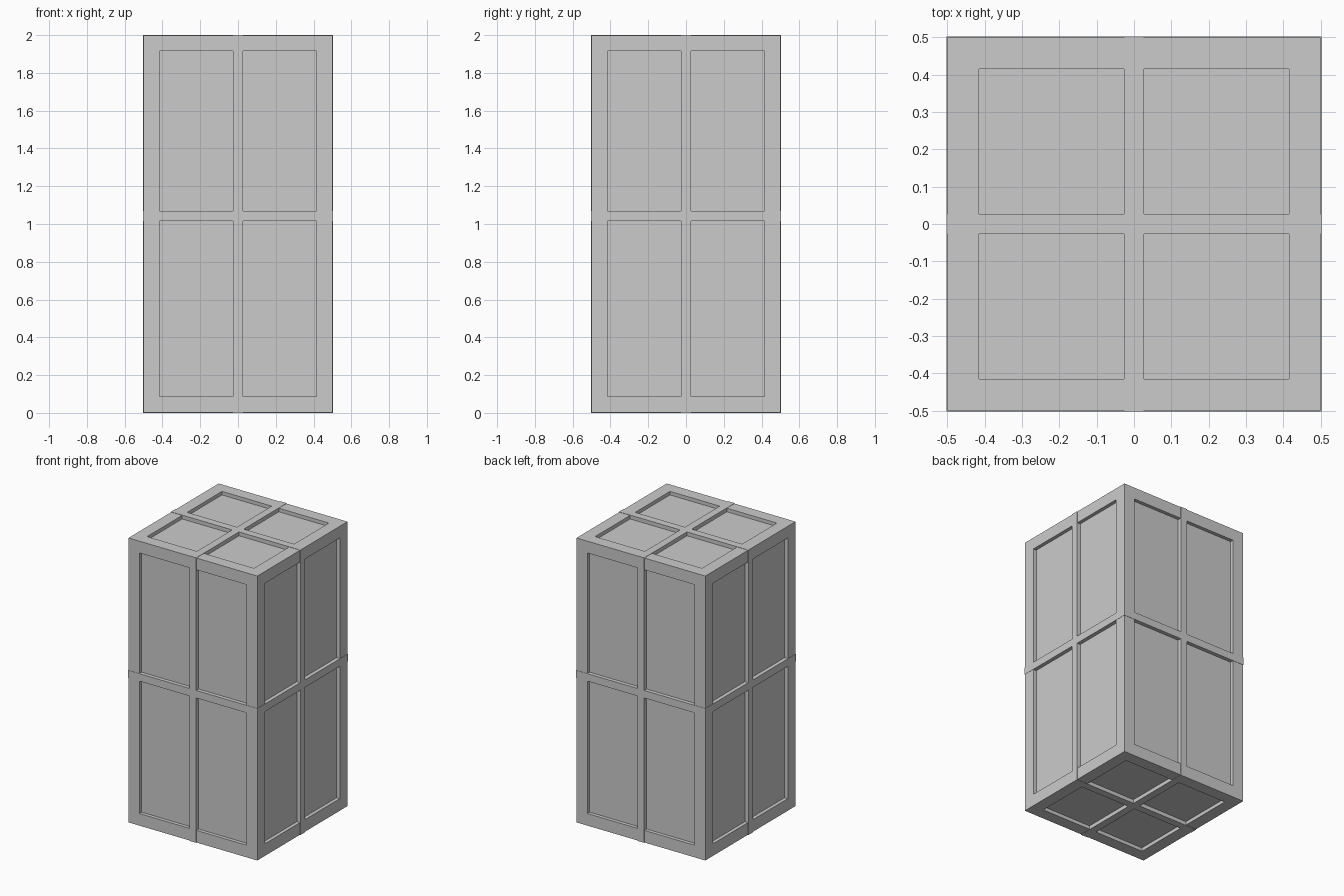
import bpy
import bmesh
from mathutils import Matrix, Vector

if "Cube" in bpy.data.objects:
    bpy.data.objects.remove(bpy.data.objects["Cube"])

H = 0.5        # half width
Z0, Z1 = 0.002, 1.998
F = 0.085      # frame width
D = 0.025      # panel recess
P = 0.002      # how far the cross bars stand proud
B = 0.0265     # half width of a cross bar
ZM = 1.043     # height of the middle rail


def boxes(name, spans):
    """One object from several (low corner, high corner) boxes."""
    bm = bmesh.new()
    for lo, hi in spans:
        lo, hi = Vector(lo), Vector(hi)
        m = Matrix.Translation((lo + hi) / 2) @ Matrix.Diagonal((*(hi - lo), 1))
        bmesh.ops.create_cube(bm, size=1, matrix=m)
    mesh = bpy.data.meshes.new(name)
    bm.to_mesh(mesh)
    bm.free()
    obj = bpy.data.objects.new(name, mesh)
    bpy.context.collection.objects.link(obj)
    return obj


def edge(sign, outer, width):
    """Low and high limit of a strip along the outer face on one side."""
    return tuple(sorted((sign * outer, sign * (outer - width))))


# Recessed panels on all six sides
c = H - D
boxes("panel_core", [((-c, -c, Z0 + D), (c, c, Z1 - D))])

# Corner posts
posts = []
for sx in (-1, 1):
    for sy in (-1, 1):
        x, y = edge(sx, H, F), edge(sy, H, F)
        posts.append(((x[0], y[0], Z0), (x[1], y[1], Z1)))
boxes("corner_posts", posts)

# Top and bottom rails between the posts
rails = []
i = H - F
for z in ((Z0, F + P), (2 - F, Z1)):
    for s in (-1, 1):
        a = edge(s, H, F)
        rails.append(((-i, a[0], z[0]), (i, a[1], z[1])))
        rails.append(((a[0], -i, z[0]), (a[1], i, z[1])))
boxes("end_rails", rails)

# Cross bars on the four walls, slightly proud of the frame
uprights, middle = [], []
o, t = H + P, D + 2 * P
for s in (-1, 1):
    a = edge(s, o, t)
    uprights.append(((-B, a[0], 0), (B, a[1], 2)))
    uprights.append(((a[0], -B, 0), (a[1], B, 2)))
    middle.append(((-o, a[0], ZM - B), (o, a[1], ZM + B)))
    middle.append(((a[0], t - o, ZM - B), (a[1], o - t, ZM + B)))
boxes("upright_bars", uprights)
boxes("middle_bars", middle)

# Cross bars on the top and bottom
for name, z in (("bottom_cross", (0, t)), ("top_cross", (2 - t, 2))):
    e = o - t
    boxes(name, [((-B, -e, z[0]), (B, e, z[1])),
                 ((-e, -B, z[0]), (-B, B, z[1])),
                 ((B, -B, z[0]), (e, B, z[1]))])
